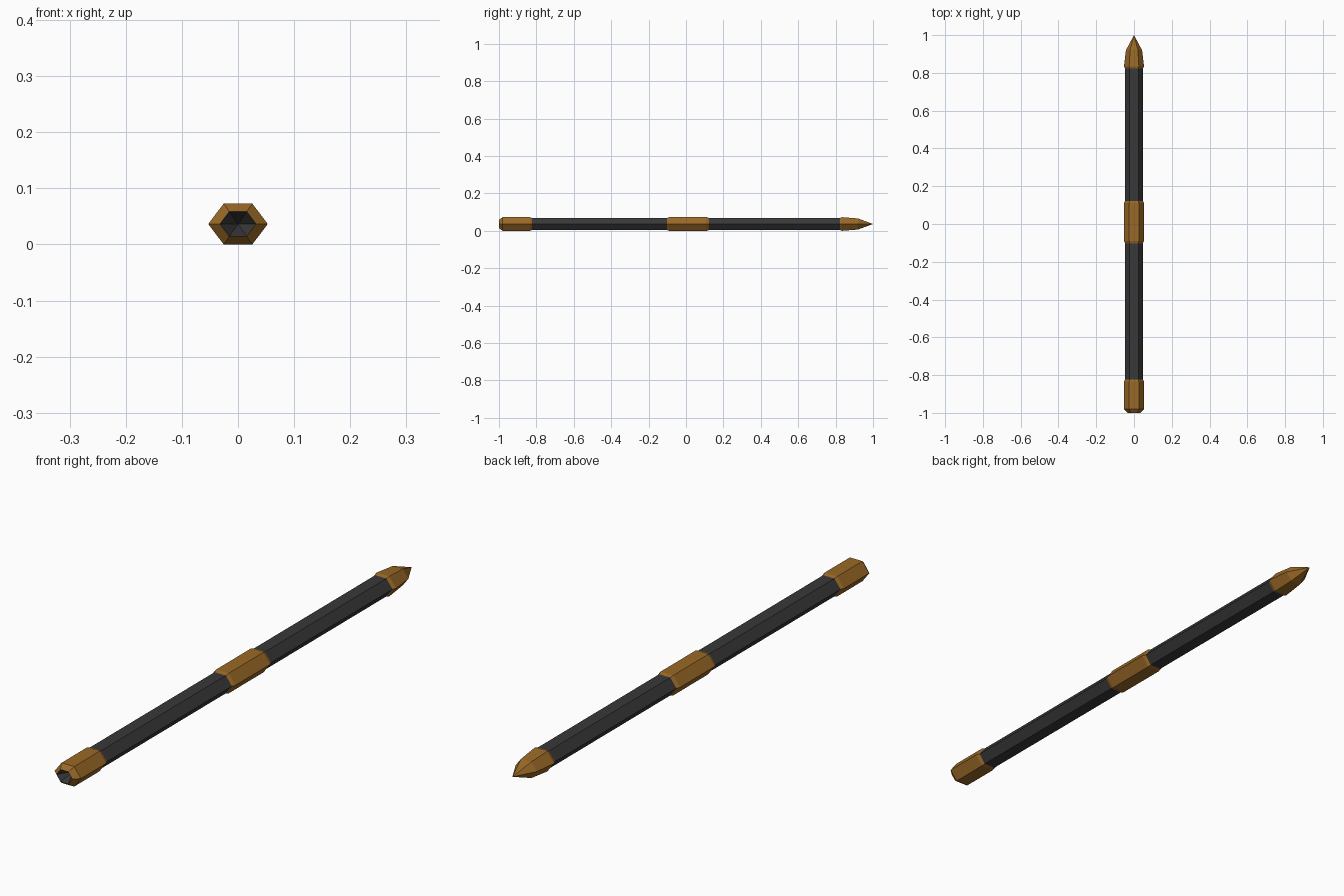
import bpy, bmesh

if "Cube" in bpy.data.objects:
    bpy.data.objects.remove(bpy.data.objects["Cube"])

CZ = 0.0365                      # height of the long axis
HEX = [(0.053, 0), (0.0255, 0.0365), (-0.0255, 0.0365),
       (-0.053, 0), (-0.0255, -0.0365), (0.0255, -0.0365)]


def material(name, rgb):
    m = bpy.data.materials.new(name)
    m.diffuse_color = (*rgb, 1)
    m.use_nodes = True
    m.node_tree.nodes["Principled BSDF"].inputs["Base Color"].default_value = m.diffuse_color
    return m


dark = material("dark_grey", (0.04, 0.04, 0.04))
gold = material("bronze", (0.32, 0.14, 0.02))


def loft(name, sections, mat):
    """Flattened hexagon swept along y; sections are (y, scale), scale 0 is a point."""
    bm = bmesh.new()
    rings = []
    for y, s in sections:
        pts = HEX if s else [(0, 0)]
        rings.append([bm.verts.new((x * s, y, CZ + z * s)) for x, z in pts])
    for a, b in zip(rings, rings[1:]):
        for i in range(6):
            j = (i + 1) % 6
            if len(b) == 1:
                bm.faces.new((a[i], a[j], b[0]))
            else:
                bm.faces.new((a[i], a[j], b[j], b[i]))
    # direction along y decides which way the faces look
    if sections[-1][0] < sections[0][0]:
        bmesh.ops.reverse_faces(bm, faces=bm.faces)
    bmesh.ops.reverse_faces(bm, faces=bm.faces)
    bmesh.ops.triangulate(bm, faces=[])
    me = bpy.data.meshes.new(name)
    bm.to_mesh(me)
    bm.free()
    me.materials.append(mat)
    ob = bpy.data.objects.new(name, me)
    bpy.context.collection.objects.link(ob)
    # outward faces for parts that grow toward +y
    return ob


# Shaft
loft("shaft", [(-0.83, 0.89), (0.83, 0.89)], dark)

# Collars with chamfered ends
loft("middle_collar", [(-0.105, 0.87), (-0.09, 1), (0.11, 1), (0.125, 0.87)], gold)
loft("end_collar", [(-1.0, 0.61), (-0.98, 1), (-0.835, 1), (-0.82, 0.87)], gold)

# Tapered recess in the open end
socket = loft("end_socket", [(-1.0, 0.61), (-0.95, 0)], dark)
socket.data.flip_normals()

# Pointed tip
loft("pointed_tip", [(0.82, 0.87), (0.835, 1), (0.92, 0.81), (1.0, 0)], gold)
